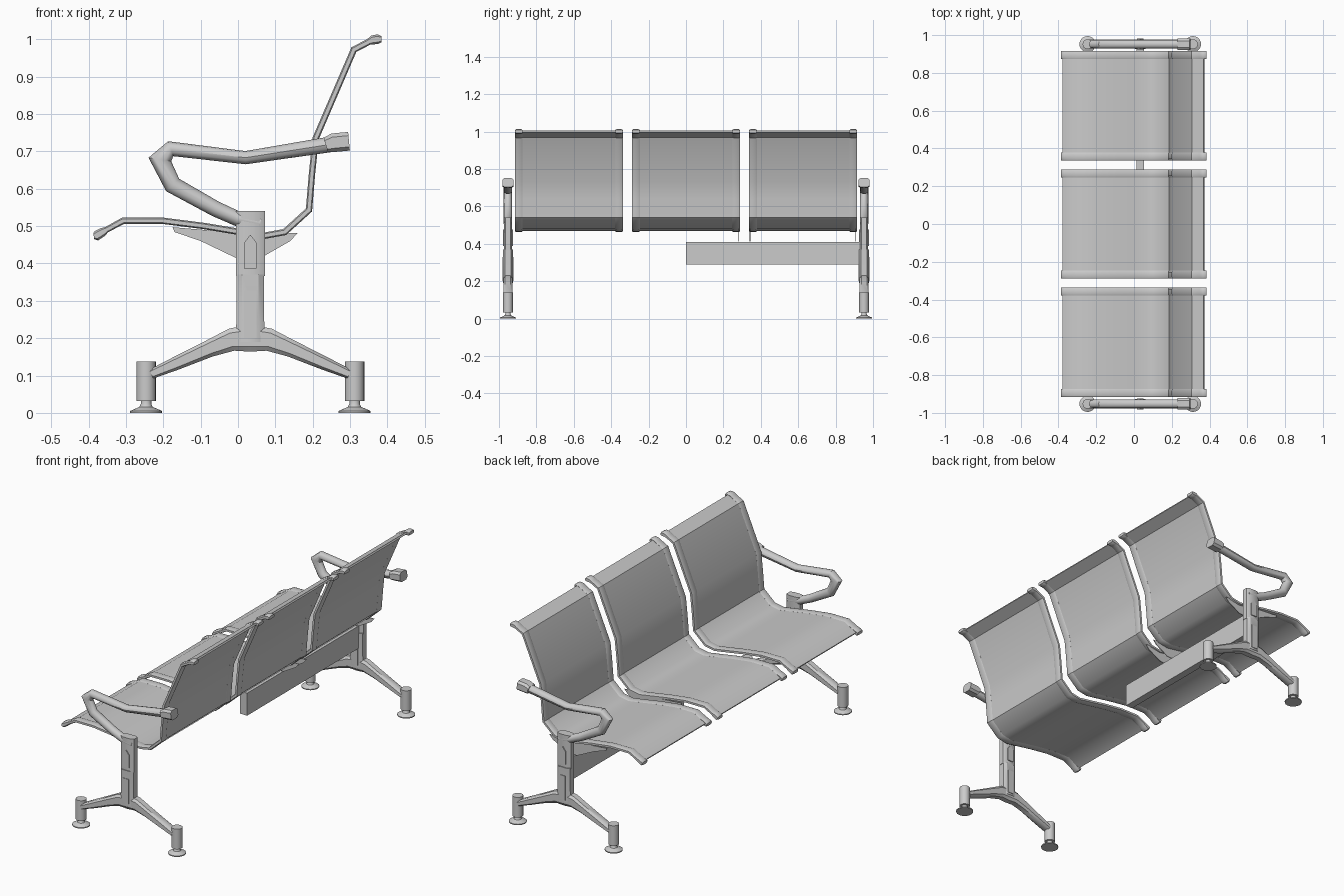
import bpy, bmesh
from math import cos, sin, pi, radians
from mathutils import Vector

if "Cube" in bpy.data.objects:
    bpy.data.objects.remove(bpy.data.objects["Cube"])


def finish(name, bm, angle=35):
    bmesh.ops.recalc_face_normals(bm, faces=bm.faces[:])
    me = bpy.data.meshes.new(name)
    bm.to_mesh(me)
    bm.free()
    ob = bpy.data.objects.new(name, me)
    bpy.context.collection.objects.link(ob)
    bpy.ops.object.select_all(action='DESELECT')
    ob.select_set(True)
    bpy.context.view_layer.objects.active = ob
    bpy.ops.object.shade_smooth_by_angle(angle=radians(angle))
    return ob


SQUARE = [(-1, -1), (1, -1), (1, 1), (-1, 1)]
BEVELED = [(-1, -.6), (-.6, -1), (.6, -1), (1, -.6), (1, .6), (.6, 1), (-.6, 1), (-1, .6)]
ROUND = [(cos(i * pi / 6), sin(i * pi / 6)) for i in range(12)]


def sweep(name, path, y, depth, section):
    """Sweep a section along an xz path of (x, z, half thickness); depth is half width in y."""
    bm = bmesh.new()
    p = [Vector((a, b)) for a, b, _ in path]
    rings = []
    for i, (x, z, h) in enumerate(path):
        d0 = (p[i] - p[max(i - 1, 0)]).normalized()
        d1 = (p[min(i + 1, len(p) - 1)] - p[i]).normalized()
        t = (d0 + d1).normalized()
        n = Vector((-t.y, t.x))
        ref = d1 if i == 0 else d0
        h /= max(0.75, t.dot(ref))
        rings.append([bm.verts.new((x + n.x * h * u, y + depth * v, z + n.y * h * u))
                      for u, v in section])
    k = len(section)
    for a, b in zip(rings, rings[1:]):
        for j in range(k):
            bm.faces.new((a[j], a[(j + 1) % k], b[(j + 1) % k], b[j]))
    bm.faces.new(rings[0])
    bm.faces.new(rings[-1])
    return finish(name, bm)


def plate(name, outline, y, depth):
    """Flat xz outline with thickness in y."""
    bm = bmesh.new()
    f = bm.faces.new([bm.verts.new((x, y - depth, z)) for x, z in outline])
    r = bmesh.ops.extrude_face_region(bm, geom=[f])
    bmesh.ops.translate(bm, vec=(0, 2 * depth, 0),
                        verts=[v for v in r['geom'] if isinstance(v, bmesh.types.BMVert)])
    return finish(name, bm)


def lathe(name, profile, x, y, n=20):
    bm = bmesh.new()
    rings = [[bm.verts.new((x + r * cos(2 * pi * i / n), y + r * sin(2 * pi * i / n), z))
              for i in range(n)] for r, z in profile]
    for a, b in zip(rings, rings[1:]):
        for j in range(n):
            bm.faces.new((a[j], a[(j + 1) % n], b[(j + 1) % n], b[j]))
    bm.faces.new(rings[0])
    bm.faces.new(rings[-1])
    return finish(name, bm)


# seat shells with thicker side rims
CURVE = [(-.375, .476), (-.308, .514), (-.2, .514), (-.09, .5), (.0, .485), (.07, .474),
         (.125, .484), (.19, .543), (.198, .64), (.208, .735), (.31, .972), (.37, 1.002)]
RIM = [(-.386, .473, .008), (-.379, .474, .013), (-.362, .484, .012), (-.352, .49, .008)]
RIM += [(x, z, .0085) for x, z in CURVE[1:-1]]
RIM += [(.35, .993, .0085), (.36, .998, .012), (.374, 1.0, .013), (.384, 1.0, .008)]
for i, yc in enumerate((-.626, 0, .626)):
    sweep(f"seat_shell_{i}", [(x, z, .005) for x, z in CURVE], yc, .26, SQUARE)
    for s in (-1, 1):
        sweep(f"seat_rim_{i}", RIM, yc + s * .268, .021, BEVELED)

# beam under the seats and its support fins
plate("beam", [(.013, .29), (.053, .29), (.053, .408), (.013, .408)], .465, .465)
FIN = [(-.175, .497), (0, .482), (.08, .472), (.13, .482), (.16, .482), (.14, .46),
       (.07, .42), (0, .412), (-.1, .46), (-.17, .484)]
for y in (.282, .342, .905):
    plate("seat_support_fin", FIN, y, .002)

# end frames
CX = .033
for s in (-1, 1):
    y = s * .952
    sweep("column_lower", [(CX, .19, .04), (CX, .25, .037), (CX, .37, .037)], y, .026, BEVELED)
    sweep("column_upper", [(CX, .366, .039), (CX, .54, .039)], y, .022, BEVELED)
    # raised ornaments on the column faces
    plate("column_ridge", [(.016, .2), (.05, .2), (.05, .328), (.016, .328)], y, .029)
    plate("column_badge", [(.016, .387), (.05, .387), (.05, .455), (.033, .477), (.016, .455)], y, .027)
    # arched leg
    half = [(.265, .104, .013), (.2, .132, .018), (.11, .172, .023), (.05, .196, .03)]
    leg = [(CX - d, z, h) for d, z, h in half] + [(CX, .2, .036)]
    leg += [(CX + d, z, h) for d, z, h in reversed(half)]
    sweep("arched_leg", leg, y, .024, BEVELED)
    # feet
    for d in (-.279, .279):
        lathe("foot_post", [(.026, .032), (.026, .138)], CX + d, y)
        lathe("foot_pad", [(.043, 0), (.043, .005), (.018, .016), (.014, .024), (.014, .035)],
              CX + d, y)
    # armrest loop and end block
    arm = [(.06, .508, .02), (.0, .519, .02), (-.06, .546, .021), (-.175, .61, .023),
           (-.209, .678, .025), (-.18, .707, .019), (.02, .683, .0175), (.25, .719, .021)]
    sweep("armrest", arm, y, .023, ROUND)
    sweep("armrest_end", [(.235, .717, .02), (.255, .723, .025), (.297, .727, .025)],
          y, .03, BEVELED)
